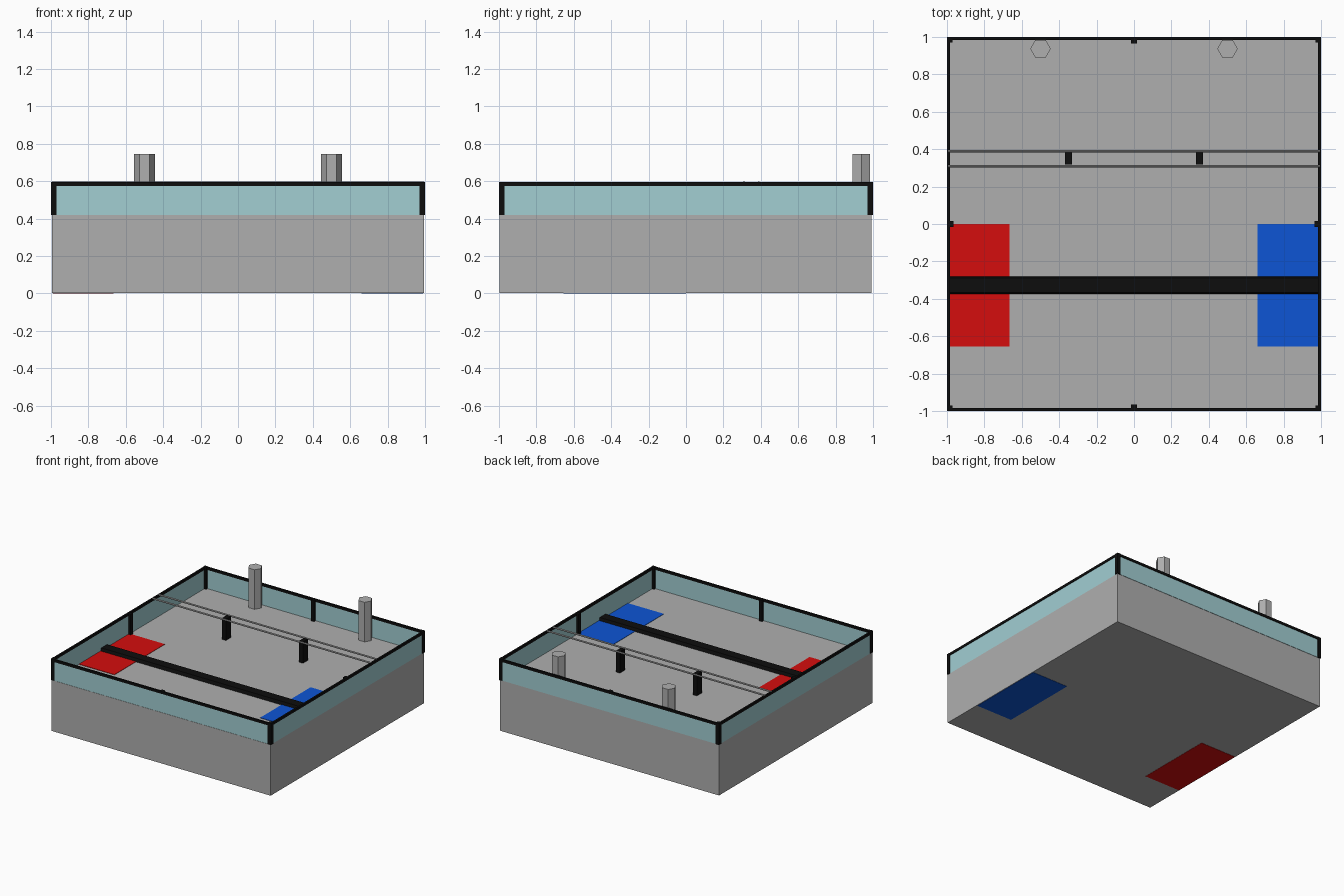
import bpy
import bmesh
import math

if "Cube" in bpy.data.objects:
    bpy.data.objects.remove(bpy.data.objects["Cube"])


def material(name, rgb):
    m = bpy.data.materials.new(name)
    m.diffuse_color = (*rgb, 1)
    m.use_nodes = True
    m.node_tree.nodes["Principled BSDF"].inputs["Base Color"].default_value = m.diffuse_color
    return m


GRAY = material("gray", (0.43, 0.43, 0.43))
TEAL = material("pale_teal", (0.36, 0.62, 0.65))
BLACK = material("black", (0.004, 0.004, 0.004))
RED = material("red", (0.66, 0.004, 0.004))
BLUE = material("blue", (0.004, 0.09, 0.66))

FLOOR, TOP = 0.42, 0.595


def finish(name, bm, mat):
    bmesh.ops.recalc_face_normals(bm, faces=bm.faces)
    me = bpy.data.meshes.new(name)
    bm.to_mesh(me)
    bm.free()
    me.materials.append(mat)
    ob = bpy.data.objects.new(name, me)
    bpy.context.collection.objects.link(ob)
    return ob


def box(name, x, y, z, mat):
    """Box from (min, max) ranges."""
    bm = bmesh.new()
    bmesh.ops.create_cube(bm, size=1)
    for v in bm.verts:
        for i, (a, b) in enumerate((x, y, z)):
            v.co[i] = a if v.co[i] < 0 else b
    return finish(name, bm, mat)


def span(c, w):
    return (c - w / 2, c + w / 2)


def x_bar(name, profile, half, mat):
    """Extrude a (y, z) profile along x."""
    bm = bmesh.new()
    face = bm.faces.new([bm.verts.new((-half, y, z)) for y, z in profile])
    ext = bmesh.ops.extrude_face_region(bm, geom=[face])
    moved = [g for g in ext["geom"] if isinstance(g, bmesh.types.BMVert)]
    bmesh.ops.translate(bm, verts=moved, vec=(2 * half, 0, 0))
    return finish(name, bm, mat)


# Thick base slab
box("base", (-0.995, 0.995), (-0.997, 0.992), (0.002, FLOOR), GRAY)

# Coloured zones, showing on the floor and on the underside
for name, x, mat in (("red_zone", (-0.99, -0.665), RED),
                     ("blue_zone", (0.66, 0.99), BLUE)):
    box(name + "_top", x, (-0.655, 0), (FLOOR - 0.002, FLOOR + 0.003), mat)
    box(name + "_underside", x, (-0.655, 0), (0, 0.004), mat)

# Perimeter: panel, top rail and inner middle post on each side
for s, end in ((-1, "low"), (1, "high")):
    across, along = span(s * 0.991, 0.008), (-0.972, 0.972)
    rail, full = span(s * 0.9925, 0.015), (-0.985, 0.985)
    post, mid = span(s * 0.979, 0.026), span(0, 0.03)
    zp, zr, zm = (FLOOR, 0.578), (0.575, TOP), (FLOOR, TOP - 0.002)
    box(f"panel_x_{end}", across, along, zp, TEAL)
    box(f"panel_y_{end}", along, across, zp, TEAL)
    box(f"rail_x_{end}", rail, full, zr, BLACK)
    box(f"rail_y_{end}", full, rail, zr, BLACK)
    box(f"middle_post_x_{end}", post, mid, zm, BLACK)
    box(f"middle_post_y_{end}", mid, post, zm, BLACK)
    # Corner posts
    for t in (-1, 1):
        box("corner_post", span(s * 0.985, 0.03), span(t * 0.985, 0.03),
            (FLOOR, TOP + 0.002), BLACK)

# Low black barrier across the floor
x_bar("floor_barrier", [(-0.375, FLOOR), (-0.365, FLOOR + 0.025),
                        (-0.29, FLOOR + 0.025), (-0.28, FLOOR)], 0.987, BLACK)

# Two thin crossbars at wall height
for y in (0.309, 0.389):
    x_bar("crossbar", [(y + 0.007 * math.cos(i * math.pi / 4),
                        0.593 + 0.007 * math.sin(i * math.pi / 4))
                       for i in range(8)], 0.995, GRAY)

# Crossbar supports and hexagonal columns
for s in (-1, 1):
    box("crossbar_support", span(s * 0.35, 0.036), (0.318, 0.384),
        (FLOOR, TOP), BLACK)
    bm = bmesh.new()
    bmesh.ops.create_cone(bm, cap_ends=True, segments=6, radius1=0.055,
                          radius2=0.055, depth=0.745 - FLOOR)
    # Put corners on the x axis
    pts = sorted(bm.verts, key=lambda v: -v.co.x)
    turn = 0 if pts[0].co.x > 0.054 else math.pi / 6
    c, n = math.cos(turn), math.sin(turn)
    for v in bm.verts:
        x, y, z = v.co
        v.co = (s * 0.5 + x * c - y * n, 0.937 + x * n + y * c,
                z + (0.745 + FLOOR) / 2)
    finish("hex_column", bm, GRAY)
